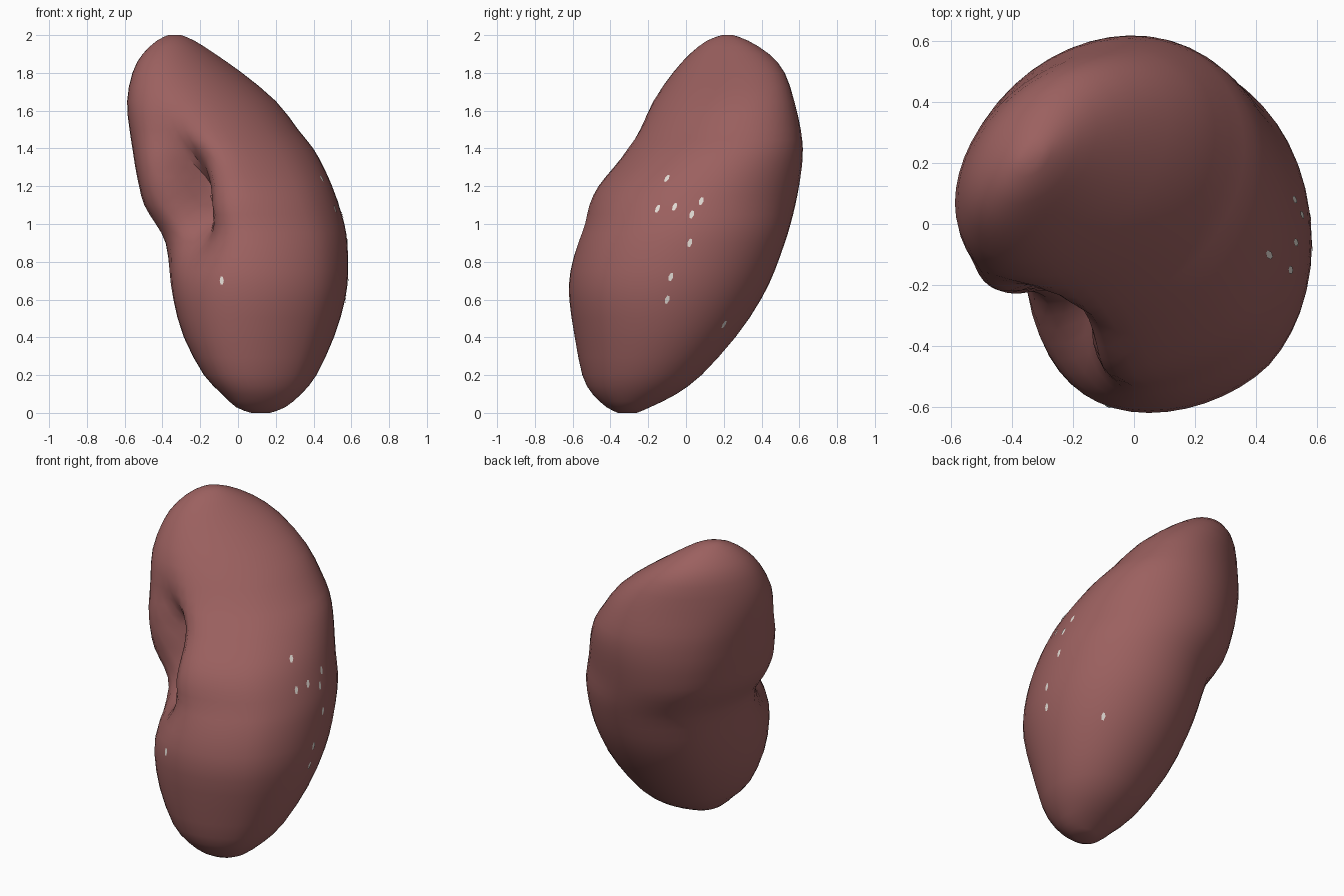
import bpy, bmesh, math
from mathutils import Vector
from mathutils.bvhtree import BVHTree

if "Cube" in bpy.data.objects:
    bpy.data.objects.remove(bpy.data.objects["Cube"])

# Section extents up the organ: z, x min, x max, y min, y max
ROWS = [
    (0.00, 0.07, 0.17, -0.36, -0.26), (0.03, -0.01, 0.25, -0.42, -0.19),
    (0.10, -0.085, 0.335, -0.495, -0.05), (0.20, -0.18, 0.415, -0.55, 0.08),
    (0.40, -0.29, 0.51, -0.59, 0.265), (0.60, -0.345, 0.57, -0.62, 0.40),
    (0.75, -0.37, 0.585, -0.615, 0.47), (0.90, -0.39, 0.58, -0.575, 0.525),
    (1.00, -0.44, 0.565, -0.54, 0.555), (1.10, -0.50, 0.535, -0.52, 0.58),
    (1.20, -0.525, 0.50, -0.48, 0.60), (1.30, -0.545, 0.455, -0.405, 0.615),
    (1.40, -0.56, 0.40, -0.33, 0.62), (1.50, -0.575, 0.32, -0.26, 0.61),
    (1.65, -0.59, 0.205, -0.18, 0.575), (1.80, -0.56, 0.02, -0.07, 0.525),
    (1.90, -0.505, -0.12, 0.02, 0.44), (1.97, -0.43, -0.23, 0.11, 0.33),
    (2.00, -0.37, -0.30, 0.19, 0.25),
]
SEG, STEPS = 48, 2


def material(name, color):
    m = bpy.data.materials.new(name)
    m.diffuse_color = color
    m.use_nodes = True
    m.node_tree.nodes["Principled BSDF"].inputs["Base Color"].default_value = m.diffuse_color
    return m


def add_object(name, bm, mat):
    me = bpy.data.meshes.new(name)
    bm.to_mesh(me)
    ob = bpy.data.objects.new(name, me)
    me.materials.append(mat)
    bpy.context.collection.objects.link(ob)
    return ob


def catmull(a, b, c, d, t):
    return [0.5 * (2*q + (r-p)*t + (2*p-5*q+4*r-s)*t*t + (3*q-p-3*r+s)*t**3)
            for p, q, r, s in zip(a, b, c, d)]


def sections():
    n = len(ROWS)
    for i in range(n - 1):
        for k in range(STEPS):
            yield catmull(ROWS[max(i-1, 0)], ROWS[i], ROWS[i+1],
                          ROWS[min(i+2, n-1)], k / STEPS)
    yield ROWS[-1]


def smoothstep(lo, hi, x):
    t = min(max((x - lo) / (hi - lo), 0), 1)
    return t * t * (3 - 2 * t)


def ring(bm, row):
    z, x0, x1, y0, y1 = row
    cx, cy, a, b = (x0+x1)/2, (y0+y1)/2, (x1-x0)/2, (y1-y0)/2
    # the notch turns toward the left and widens as it runs down
    mid = math.radians(234 - 45 * min(max(1.25 - z, -0.1), 0.55))
    width = math.radians(19 + 6 * smoothstep(1.1, 0.8, z))
    depth = 0.66 * math.exp(-((z - 1.15) / 0.26)**2)
    skew = 0.42 * smoothstep(1.05, 1.9, z) + 0.1 * smoothstep(0.7, 0.1, z)
    left = 0.17 * smoothstep(1.8, 1.2, z)
    verts = []
    for j in range(SEG):
        t = 2 * math.pi * j / SEG
        f = 1 - depth * math.exp(-((t - mid) / width)**2)
        tilt = skew + left * max(0, math.cos(t - math.radians(225)))
        verts.append(bm.verts.new((cx + a*f*math.cos(t),
                                   cy + b*f*math.sin(t + tilt), max(0, min(2, z)))))
    return verts


# Bean-shaped body with its notch on the front left
bm = bmesh.new()
rings = [ring(bm, r) for r in sections()]
for lo, hi in zip(rings, rings[1:]):
    for j in range(SEG):
        k = (j + 1) % SEG
        bm.faces.new((lo[j], lo[k], hi[k], hi[j]))
bm.faces.new(rings[0][::-1])
bm.faces.new(rings[-1])
bmesh.ops.smooth_vert(bm, verts=[v for r in rings[6:-6] for v in r], factor=0.5,
                      use_axis_x=True, use_axis_y=True, use_axis_z=False)
bm.normal_update()
tree = BVHTree.FromBMesh(bm)
body = add_object("kidney_body", bm, material("flesh", (0.33, 0.118, 0.115, 1)))
bpy.context.view_layer.objects.active = body
body.select_set(True)
bpy.ops.object.shade_smooth_by_angle(angle=math.radians(40))

# Small pale flecks where the inner tissue shows through
bm = bmesh.new()
SIDE = [(-0.1, 1.24), (-0.06, 1.09), (0.03, 1.05), (0.08, 1.12), (0.02, 0.9),
        (-0.15, 1.08), (-0.08, 0.72), (-0.1, 0.6), (0.2, 0.47)]
rays = [(Vector((2, y, z)), Vector((-1, 0, 0))) for y, z in SIDE]
rays.append((Vector((-0.085, -2, 0.7)), Vector((0, 1, 0))))
for origin, direction in rays:
    p, n, _, _ = tree.ray_cast(origin, direction)
    if p is None:
        continue
    up = (Vector((0, 0.3, 1)) - n * n.dot(Vector((0, 0.3, 1)))).normalized()
    side = n.cross(up)
    p = p + n * 0.003
    bm.faces.new([bm.verts.new(p + side*0.012*math.cos(q) + up*0.025*math.sin(q))
                  for q in (i * math.pi / 3 for i in range(6))])
add_object("pale_flecks", bm, material("pale_tissue", (0.75, 0.70, 0.65, 1)))
